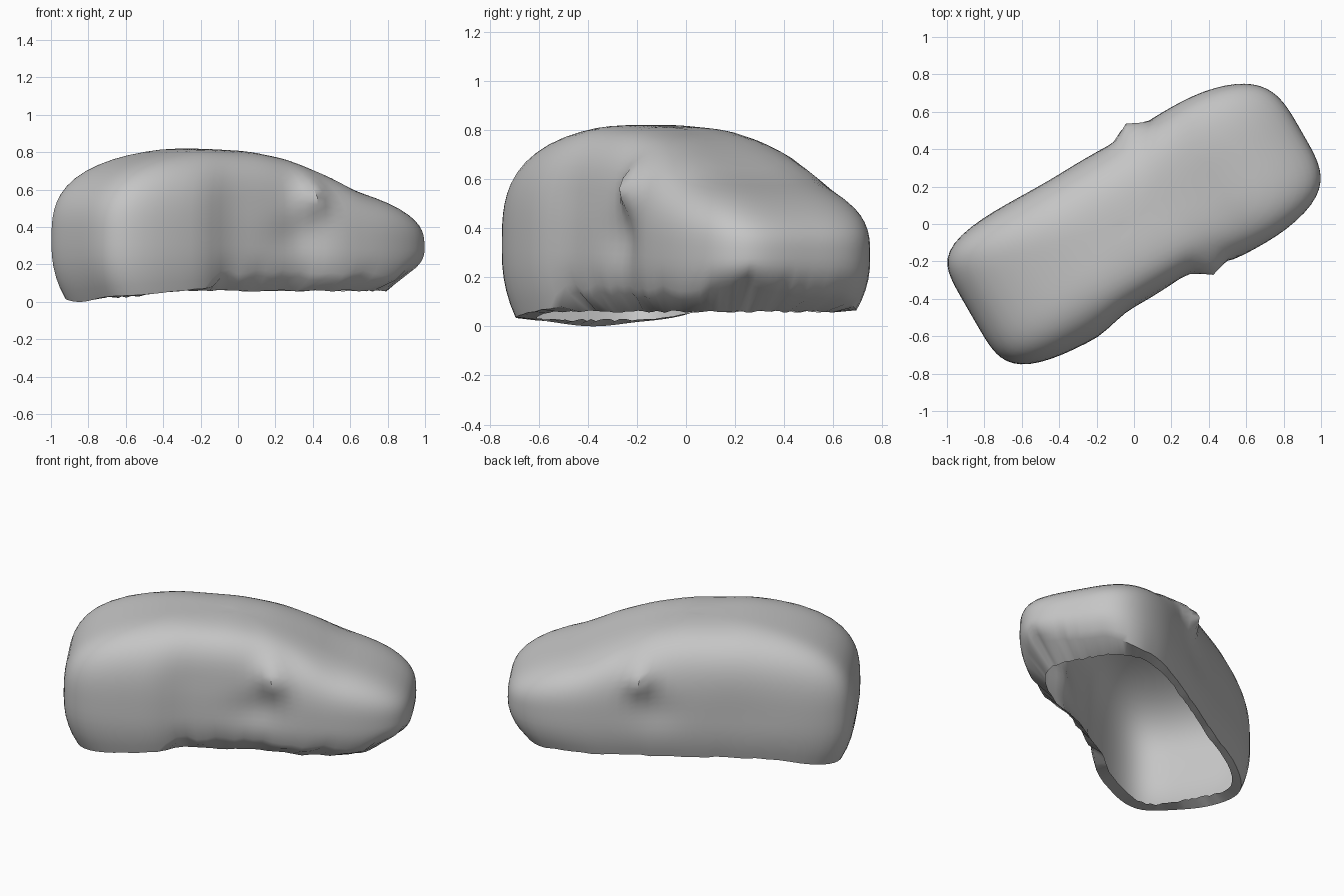
import bpy, bmesh, math, random
from mathutils import Vector, Matrix

if "Cube" in bpy.data.objects:
    bpy.data.objects.remove(bpy.data.objects["Cube"])
random.seed(4)

SEGMENTS, UPPER, LOWER = 112, 20, 5
HALF_LENGTH, HALF_WIDTH = 1.01, 0.435
# Roof line along the body: (distance from the middle, height)
ROOF = [(-1.1, .74), (-.85, .785), (-.6, .812), (-.35, .83), (0, .812), (.2, .775),
        (.45, .685), (.58, .625), (.85, .575), (1.1, .51)]


def smooth(a, b, x):
    t = min(max((x - a) / (b - a), 0), 1)
    return t * t * (3 - 2 * t)


def bump(x, centre, width):
    return math.exp(-((x - centre) / width) ** 2)


def linear_roof(u):
    for (a, za), (b, zb) in zip(ROOF, ROOF[1:]):
        if u <= b:
            return za + (zb - za) * (u - a) / (b - a)
    return ROOF[-1][1]


def roof(u):
    return sum(linear_roof(u + k * .02) for k in range(-3, 4)) / 7


def plan(i):
    """Rounded rectangle seen from above, each corner with its own roundness."""
    a = 2 * math.pi * i / SEGMENTS
    c, s = math.cos(a), math.sin(a)
    if c > 0:
        n = 3.5 if s > 0 else 4.3
    else:
        n = 5.8 if s > 0 else 4.6
    r = (abs(c) ** n + abs(s) ** n) ** (-1 / n)
    width = HALF_WIDTH + .02 * smooth(.2, .7, c * r)
    return c * r * HALF_LENGTH + .02, s * r * width


def rim(u, v):
    """Height of the lower edge, ragged on the right flank."""
    right = smooth(.1, -.35, v) * smooth(-.42, -.32, u)
    nose = smooth(.8, 1, u) * smooth(.42, .1, v)
    tail = smooth(-.5, -.95, u)
    ragged = random.uniform(-.012, .022) * (.3 + .7 * right)
    return .07 + .055 * right + .05 * nose - tail * (.03 + .035 * bump(v, .1, .25)) + ragged * (1 - tail)


def underside(u, v):
    """Inner edge of the turned-in lip below the rim."""
    depth = .13 if u > 0 else .08
    reach = .04 + .04 * smooth(.1, -.3, v)
    z = .065 - .035 * smooth(-.5, -.95, u) + random.uniform(-.005, .005)
    return u * (1 - depth / HALF_LENGTH), v * (1 - reach / HALF_WIDTH), z


def shape(u, v, z):
    """Push the flanks out at the mirrors and in at the waist and doors."""
    side = smooth(.2, .36, abs(v))
    push = .07 * bump(u, .24, .075) * bump(z, .57, .1)
    if v < 0:
        push -= .045 * smooth(-.5, -.22, u) * smooth(.42, .15, u) * smooth(.9, .5, z)
        push -= .025 * bump(u, .15, .14) * bump(z, .36, .11)
    else:
        push -= .012 * bump(u, -.3, .25) * smooth(.7, .3, z)
        push -= .015 * bump(u, .15, .14) * bump(z, .36, .11)
    outward = 1 if v > 0 else -1
    return Vector((u, v + outward * push * side, z))


# Body shell: rings rise from the turned-in lip past the rim to the roof
bm = bmesh.new()
rims = [rim(*plan(i)) for i in range(SEGMENTS)]
rings = []
for level in range(-LOWER - 1, UPPER):
    ring = []
    for i in range(SEGMENTS):
        u, v = plan(i)
        belt = .31 - .03 * smooth(-.5, 1, u)
        if level < 0:
            t = min(-level / LOWER, 1)
            k = 1 - .075 * t ** 2.2
            z = belt + (rims[i] - belt) * t
        else:
            a = level / UPPER * math.pi / 2
            c, s = math.cos(a), math.sin(a)
            n = 3.4
            r = (c ** n + s ** n) ** (-1 / n)
            k = c * r
            z = belt + (roof(u * k) - belt) * s * r
        u, v = u * k, v * k
        if level < -LOWER:
            u, v, z = underside(u, v)
        ring.append(bm.verts.new(shape(u, v, z)))
    rings.append(ring)
for low, high in zip(rings, rings[1:]):
    for i in range(SEGMENTS):
        j = (i + 1) % SEGMENTS
        bm.faces.new((low[i], low[j], high[j], high[i]))
crown = bm.verts.new((.02, 0, roof(.02)))
for i in range(SEGMENTS):
    bm.faces.new((rings[-1][i], rings[-1][(i + 1) % SEGMENTS], crown))

# Turn the body, then centre it on the ground
bm.transform(Matrix.Rotation(math.radians(30), 4, "Z"))
lo = Vector([min(p.co[k] for p in bm.verts) for k in range(3)])
hi = Vector([max(p.co[k] for p in bm.verts) for k in range(3)])
mid = (lo + hi) / 2
bm.transform(Matrix.Translation((-mid.x, -mid.y, -lo.z)))

mesh = bpy.data.meshes.new("car_body_shell")
bm.to_mesh(mesh)
bm.free()
body = bpy.data.objects.new("car_body_shell", mesh)
bpy.context.collection.objects.link(body)

# Plain grey finish
grey = bpy.data.materials.new("plain_grey")
grey.use_nodes = True
colour = (.56, .56, .56, 1)
grey.diffuse_color = colour
grey.node_tree.nodes["Principled BSDF"].inputs["Base Color"].default_value = colour
mesh.materials.append(grey)

bpy.context.view_layer.objects.active = body
body.select_set(True)
bpy.ops.object.shade_smooth_by_angle(angle=math.radians(40))
